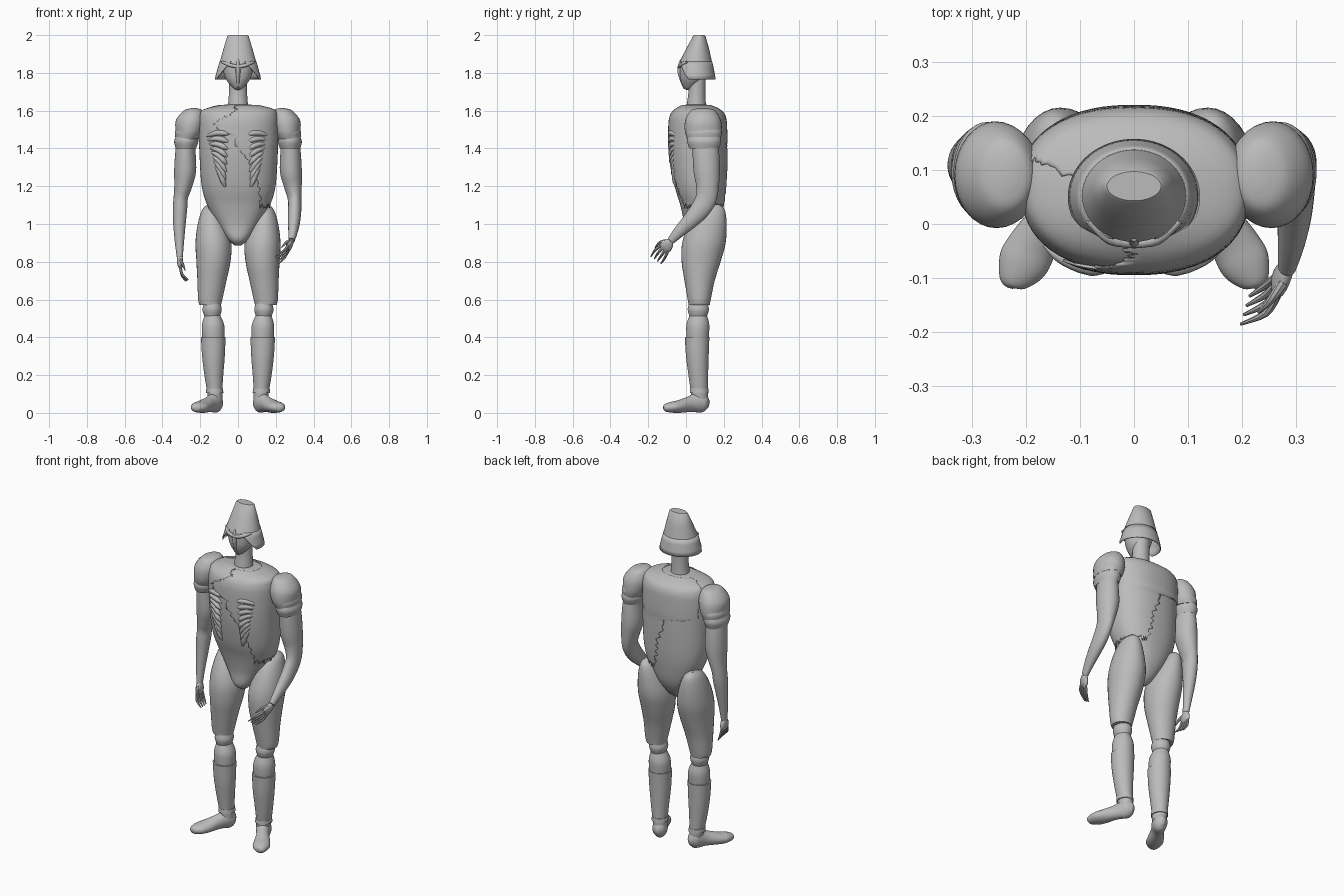
import bpy
import math
import random
from mathutils import Vector

random.seed(4)
default_cube = bpy.data.objects.get("Cube")
if default_cube:
    bpy.data.objects.remove(default_cube, do_unlink=True)

grey = bpy.data.materials.new("plain grey")
grey.use_nodes = True
colour = (.5, .5, .5, 1)
grey.diffuse_color = colour
grey.node_tree.nodes["Principled BSDF"].inputs["Base Color"].default_value = colour


def smooth_rows(rows, steps):
    """Catmull-Rom interpolation of (x, y, z, width radius, depth radius)."""
    rows = [Vector(row) for row in rows]
    dense = []
    for i in range(len(rows) - 1):
        a, b = rows[max(i - 1, 0)], rows[i]
        c, d = rows[i + 1], rows[min(i + 2, len(rows) - 1)]
        for k in range(steps):
            t = k / steps
            if steps == 1:
                dense.append(b)
                continue
            dense.append((b * 2 + (c - a) * t + (a * 2 - b * 5 + c * 4 - d) * t ** 2
                          + (b * 3 - a - c * 3 + d) * t ** 3) / 2)
    return dense + [rows[-1]]


def loft(name, rows, seg=32, steps=5, power=2, tilt=False, arc=None, thick=.005):
    """Skin elliptical rings; arc(z) gives start and end degrees of an open sheet."""
    dense = smooth_rows(rows, steps)
    count = seg + 1 if arc else seg
    verts, faces = [], []
    for i, row in enumerate(dense):
        centre = Vector(row[:3])
        u, v = Vector((1, 0, 0)), Vector((0, 1, 0))
        if tilt:
            after, before = dense[min(i + 1, len(dense) - 1)], dense[max(i - 1, 0)]
            t = (Vector(after[:3]) - Vector(before[:3])).normalized()
            u = (u - t * t.x).normalized()
            v = t.cross(u)
        start, end = arc(row[2]) if arc else (0, 360)
        for k in range(count):
            angle = math.radians(start + (end - start) * k / seg)
            c, s = math.cos(angle), math.sin(angle)
            p = centre + u * max(row[3], .001) * math.copysign(abs(c) ** (2 / power), c)
            p += v * max(row[4], .001) * math.copysign(abs(s) ** (2 / power), s)
            p.z = max(p.z, 0)
            verts.append(p)
    for i in range(len(dense) - 1):
        for k in range(seg):
            a, b = i * count + k, i * count + (k + 1) % count
            faces.append((a, b, b + count, a + count))
    if not arc:
        faces.append(tuple(reversed(range(count))))
        faces.append(tuple(range(len(verts) - count, len(verts))))
    mesh = bpy.data.meshes.new(name)
    mesh.from_pydata(verts, [], faces)
    if tilt or rows[0][2] > rows[-1][2]:
        import bmesh
        bm = bmesh.new()
        bm.from_mesh(mesh)
        bmesh.ops.recalc_face_normals(bm, faces=bm.faces)
        bm.to_mesh(mesh)
        bm.free()
    mesh.materials.append(grey)
    mesh.polygons.foreach_set("use_smooth", [True] * len(mesh.polygons))
    mesh.set_sharp_from_angle(angle=math.radians(40))
    obj = bpy.data.objects.new(name, mesh)
    bpy.context.collection.objects.link(obj)
    if arc:
        solid = obj.modifiers.new("thickness", "SOLIDIFY")
        solid.thickness = thick
        solid.offset = 0
    return obj


def mirrored(rows, side):
    return [(row[0] * side, *row[1:]) for row in rows]


def tube(name, points, radii, seg=10):
    return loft(name, [(*p, r, r) for p, r in zip(points, radii)], seg, 4, tilt=True)


# Torso
torso = [(0, .06, .885, .015, .03), (0, .065, .92, .055, .07), (0, .085, 1, .11, .095),
         (0, .085, 1.1, .163, .115), (0, .075, 1.2, .192, .135), (0, .065, 1.35, .203, .149),
         (0, .062, 1.5, .208, .15), (0, .062, 1.57, .205, .142), (0, .06, 1.605, .185, .115),
         (0, .055, 1.628, .1, .07), (0, .055, 1.632, .05, .05)]
loft("torso", torso, seg=64, power=2.3)

# Torn outer layer over the model's left side and upper back
front_edge = [(1.08, -45), (1.2, -60), (1.3, -75), (1.4, -88), (1.47, -95), (1.5, -116),
              (1.53, -122), (1.56, -108), (1.6, -90), (1.64, -95)]
back_edge = [(1.08, 70), (1.3, 84), (1.4, 94), (1.43, 150), (1.64, 160)]


def edge_at(points, z):
    for (z1, a1), (z2, a2) in zip(points, points[1:]):
        if z <= z2:
            return a1 + (a2 - a1) * max(0, (z - z1) / (z2 - z1))
    return points[-1][1]


def torn_arc(z):
    return (edge_at(front_edge, z) + random.uniform(-4, 4),
            edge_at(back_edge, z) + random.uniform(-4, 4))


layer_rows = [(r[0], r[1], r[2], r[3] + .004, r[4] + .004)
              for r in smooth_rows(torso, 5) if 1.08 < r[2] < 1.63]
torn_layer = loft("torn_layer", layer_rows, seg=60, steps=2, power=2.3, arc=torn_arc)
for vert in torn_layer.data.vertices[:61]:
    vert.co.z += random.uniform(-.02, .02)


# Ribs lying on the chest
def chest_point(x, z):
    rows = smooth_rows(torso, 5)
    row = min(rows, key=lambda r: abs(r[2] - z))
    return Vector((x, row[1] - row[4] * (1 - (abs(x) / row[3]) ** 2.3) ** (1 / 2.3), z))


for side, label in ((1, "left"), (-1, "right")):
    for i in range(8):
        f = i / 7
        inner, outer = (.048 + .02 * f, 1.475 - .28 * f), (.165 - .045 * f, 1.465 - .15 * f)
        points = []
        for k in range(6):
            t = k / 5
            x = inner[0] + (outer[0] - inner[0]) * t
            z = inner[1] + (outer[1] - inner[1]) * t + .012 * math.sin(math.pi * t)
            points.append(chest_point(x * side, z))
        tube(f"{label}_rib", points, (.004, .014, .015, .014, .011, .004))

# Neck and helmeted head
loft("neck", [(0, .055, 1.6, .056, .056), (0, .055, 1.64, .052, .05),
              (0, .058, 1.7, .048, .045), (0, .06, 1.8, .048, .045)])
loft("helmet_cap", [(0, .07, 2, .05, .027), (0, .07, 1.994, .057, .033),
                    (0, .062, 1.93, .076, .06), (0, .052, 1.86, .096, .085)], 48, 1)
loft("helmet_skirt", [(0, .052, 1.86, .095, .084), (0, .051, 1.83, .104, .092),
                      (0, .05, 1.79, .115, .101), (0, .05, 1.765, .12, .105)], 48, 1,
     arc=lambda z: (-20 - 500 * (z - 1.765), 200 + 500 * (z - 1.765)))
loft("face", [(0, .012, 1.71, .008, .012), (0, .018, 1.722, .028, .03),
              (0, .03, 1.76, .06, .058), (0, .035, 1.8, .076, .068),
              (0, .042, 1.85, .085, .073), (0, .045, 1.88, .078, .062)])
tube("nose_ridge", [(0, -.026, 1.87), (0, -.034, 1.82), (0, -.026, 1.77), (0, -.008, 1.715)],
     (.006, .012, .01, .004))
for side, label in ((1, "left"), (-1, "right")):
    tube(f"{label}_brow", [(0, -.036, 1.832), (side * .045, -.028, 1.842),
                           (side * .085, .005, 1.858)], (.009, .01, .006))

# Legs, feet and shoulders
thigh = [(.15, .15, 1.103, .012, .025), (.145, .135, 1.075, .045, .07),
         (.138, .115, 1, .075, .1), (.13, .095, .9, .095, .115), (.13, .08, .8, .09, .103),
         (.138, .072, .7, .077, .08), (.147, .07, .6, .064, .061), (.147, .07, .57, .056, .056)]
knee = [(.137, .065, .578, .044, .05), (.137, .065, .545, .051, .056), (.137, .065, .508, .04, .045)]
calf = [(.136, .065, .52, .04, .045), (.132, .063, .47, .058, .06),
        (.131, .062, .42, .06, .06), (.13, .062, .37, .055, .055)]
boot = [(.131, .059, .402, .065, .065), (.13, .06, .3, .06, .06), (.128, .065, .2, .05, .052),
        (.124, .07, .12, .041, .046), (.12, .072, .07, .038, .044)]
cuff = [(.124, .07, .128, .044, .048), (.123, .07, .105, .046, .05)]
foot = [(.11, .122, .045, .01, .016), (.114, .1, .05, .035, .046), (.125, .065, .055, .04, .054),
        (.152, .02, .046, .036, .042), (.185, -.035, .034, .045, .034),
        (.207, -.075, .03, .046, .029), (.226, -.108, .027, .026, .02), (.23, -.118, .026, .006, .006)]
shoulder = [(.232, .09, 1.613, .015, .025), (.238, .09, 1.6, .05, .065), (.25, .09, 1.55, .078, .094),
            (.258, .092, 1.49, .073, .098), (.266, .095, 1.45, .06, .088)]
sleeve = [(.268, .095, 1.51, .058, .084), (.27, .095, 1.485, .064, .094), (.272, .095, 1.46, .06, .09)]
hem = [(.272, .096, 1.462, .058, .086), (.274, .096, 1.435, .064, .09), (.276, .096, 1.4, .054, .078)]
for side, label in ((1, "left"), (-1, "right")):
    for part, rows in (("thigh", thigh), ("knee", knee), ("calf", calf), ("boot", boot),
                       ("ankle_cuff", cuff), ("shoulder", shoulder), ("sleeve", sleeve), ("hem", hem)):
        loft(f"{label}_{part}", mirrored(rows, side))
    loft(f"{label}_foot", mirrored(foot, side), tilt=True)

# Arms: the right hangs, the left reaches forward
upper_arm = [(.272, .1, 1.45, .05, .064), (.278, .105, 1.38, .054, .07), (.28, .11, 1.28, .058, .07),
             (.291, .114, 1.2, .047, .06)]
hanging = [(.303, .115, 1.14, .038, .05), (.307, .11, 1.08, .038, .046), (.31, .1, 1, .033, .037),
           (.31, .085, .9, .024, .026), (.308, .075, .825, .016, .02)]
reaching = [(.3, .105, 1.13, .036, .056), (.3, .07, 1.07, .035, .051), (.297, .02, 1.015, .032, .042),
            (.291, -.035, .96, .025, .031), (.283, -.08, .912, .017, .021)]
loft("right_arm", mirrored(upper_arm + hanging, -1), tilt=True)
loft("left_arm", upper_arm + reaching, tilt=True)


def hand(label, wrist, along, across, curl):
    wrist, along = Vector(wrist), Vector(along).normalized()
    across, curl = Vector(across).normalized(), Vector(curl)
    palm = [(0, .013, .016), (.02, .016, .028), (.045, .015, .034), (.066, .008, .026)]
    loft(f"{label}_palm", [(*(wrist + along * d), rx, ry) for d, rx, ry in palm], 20, tilt=True)
    for i in range(4):
        spread = across * (i - 1.5)
        base = wrist + along * .055 + spread * .015
        middle = base + along * .042 + spread * .007 + curl * .008
        tip = middle + along * .034 + curl * (.022 + .006 * i)
        tube(f"{label}_finger", (base, middle, tip), (.008, .007, .003), 8)
    base = wrist + along * .02 + across * .02
    tube(f"{label}_thumb", (base, base + along * .025 + across * .02 + curl * .015,
                            base + along * .06 + across * .025 + curl * .03), (.01, .008, .003), 8)


hand("right", (-.308, .075, .83), (.05, -.1, -1), (0, -1, .1), (.8, -.1, 0))
hand("left", (.283, -.08, .912), (-.32, -.6, -.72), (0, -.78, .62), (-.9, 0, -.2))
